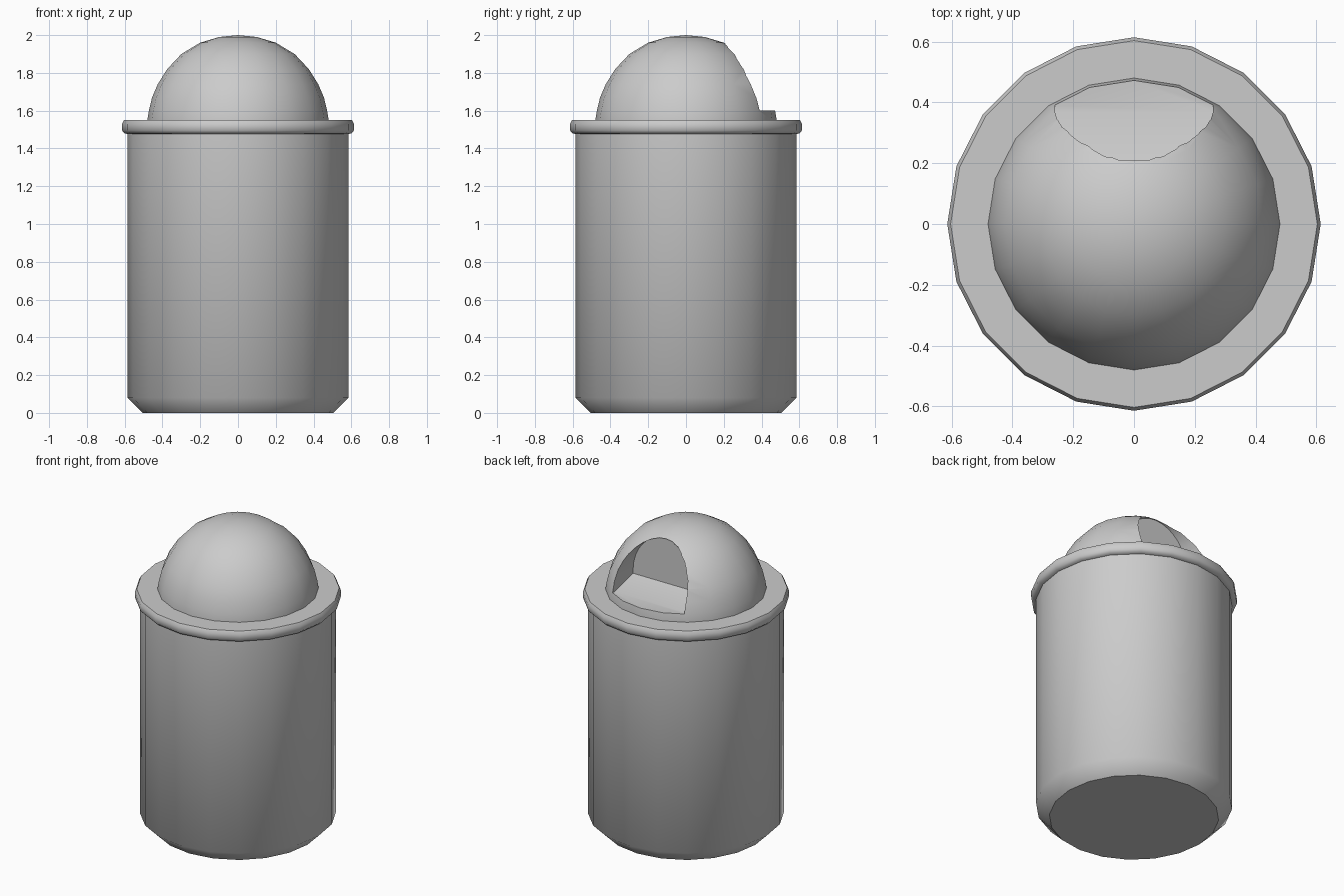
import bpy, bmesh, math

if "Cube" in bpy.data.objects:
    bpy.data.objects.remove(bpy.data.objects["Cube"])

SIDES = 20


def make_object(name, bm):
    bmesh.ops.recalc_face_normals(bm, faces=bm.faces[:])
    mesh = bpy.data.meshes.new(name)
    bm.to_mesh(mesh)
    bm.free()
    ob = bpy.data.objects.new(name, mesh)
    bpy.context.collection.objects.link(ob)
    return ob


def loft(name, rings, tip=None):
    """Bridge rings of points, closing the ends with a cap or a tip point."""
    bm = bmesh.new()
    loops = [[bm.verts.new(p) for p in ring] for ring in rings]
    n = len(loops[0])
    for a, b in zip(loops, loops[1:]):
        for i in range(n):
            j = (i + 1) % n
            bm.faces.new((a[i], a[j], b[j], b[i]))
    bm.faces.new(loops[0][::-1])
    if tip:
        t = bm.verts.new(tip)
        for i in range(n):
            bm.faces.new((loops[-1][i], loops[-1][(i + 1) % n], t))
    else:
        bm.faces.new(loops[-1])
    return make_object(name, bm)


def circle(r, z):
    return [(r * math.cos(2 * math.pi * i / SIDES),
             r * math.sin(2 * math.pi * i / SIDES), z) for i in range(SIDES)]


def lathe(name, profile, tip=None):
    return loft(name, [circle(r, z) for r, z in profile], tip)


def arch(y, half_width, floor):
    """Upright arch outline at depth y."""
    spring, top, steps = 1.68, 1.955, 16
    pts = [(half_width, y, floor)]
    for i in range(steps + 1):
        a = math.pi * i / steps
        pts.append((half_width * math.cos(a), y,
                    spring + (top - spring) * math.sin(a)))
    return pts + [(-half_width, y, floor)]


def smooth(ob, angle):
    bpy.ops.object.select_all(action='DESELECT')
    ob.select_set(True)
    bpy.context.view_layer.objects.active = ob
    bpy.ops.object.shade_smooth_by_angle(angle=math.radians(angle))


# Bin body with chamfered foot
body = lathe("bin_body", [(0.505, 0), (0.585, 0.08), (0.585, 1.50)])
smooth(body, 50)
for f in body.data.polygons:
    if len(f.vertices) == SIDES:
        f.use_smooth = False

# Rolled rim around the top
rim = lathe("rim", [(0.58, 1.475), (0.60, 1.48), (0.614, 1.495),
                    (0.614, 1.53), (0.603, 1.55)])
smooth(rim, 45)

# Domed lid
dome = lathe("dome_lid", [(0.48, 1.52), (0.48, 1.55), (0.472, 1.60), (0.455, 1.67),
                          (0.425, 1.74), (0.375, 1.82), (0.30, 1.90),
                          (0.20, 1.96), (0.10, 1.99)], tip=(0, 0, 2.0))

# Arched recess in the back of the lid, with a floor rising inward
cutter = loft("opening_cutter", [arch(0.20, 0.245, 1.66), arch(0.37, 0.26, 1.60),
                                 arch(0.70, 0.268, 1.60)])
cutter.hide_render = True
mod = dome.modifiers.new("opening", 'BOOLEAN')
mod.object = cutter
mod.operation = 'DIFFERENCE'
mod.solver = 'EXACT'
bpy.context.view_layer.objects.active = dome
dome.select_set(True)
bpy.ops.object.modifier_apply(modifier=mod.name)
bpy.data.objects.remove(cutter)
smooth(dome, 35)
